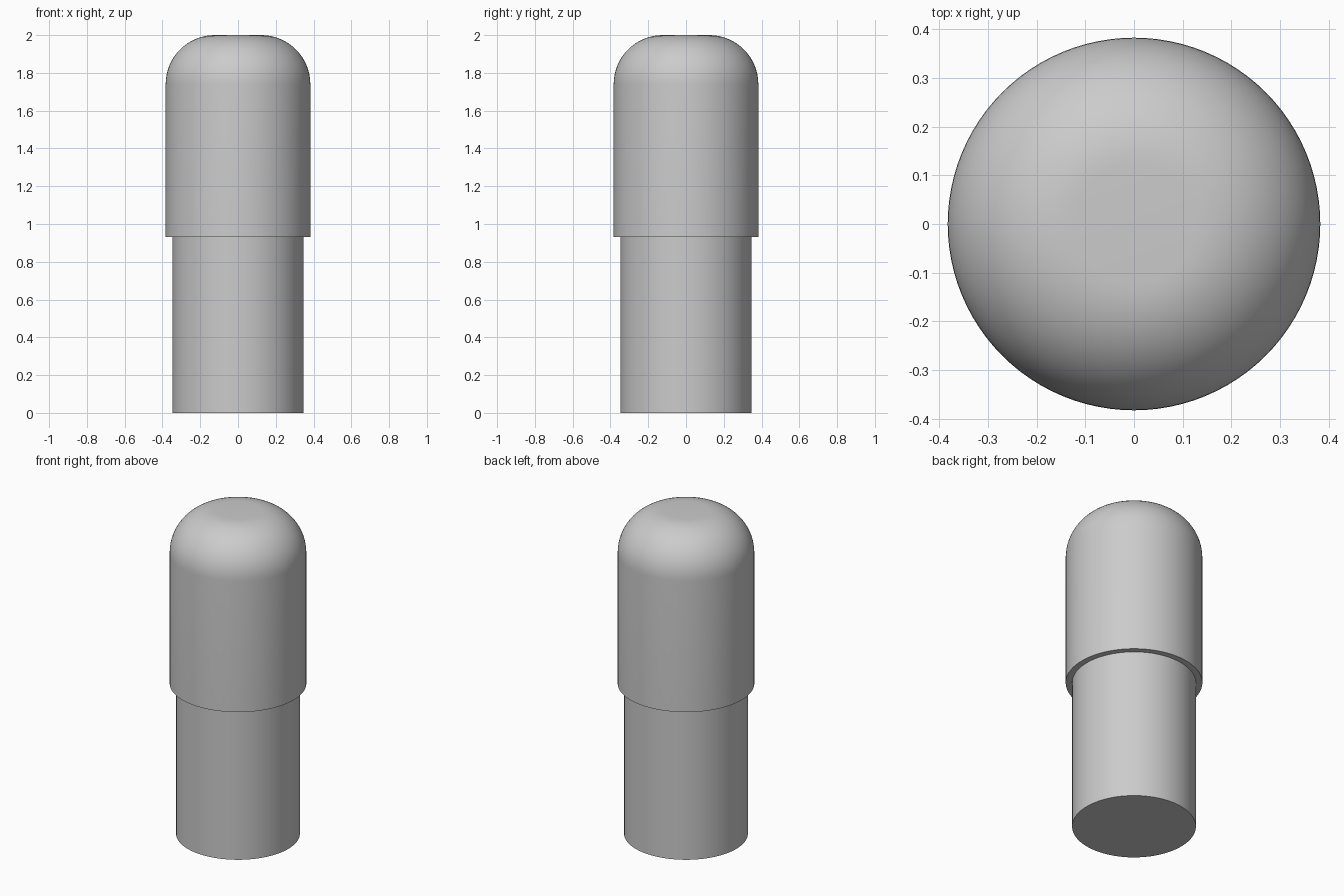
import bpy
import bmesh
from math import cos, sin, pi, radians

cube = bpy.data.objects.get("Cube")
if cube:
    bpy.data.objects.remove(cube, do_unlink=True)

SEGMENTS = 96
CAP_RADIUS, CAP_BOTTOM, CAP_TOP = 0.383, 0.93, 2.0
SHAFT_RADIUS = 0.347
FILLET, FILLET_STEPS = 0.26, 16

grey = bpy.data.materials.new("plain grey")
grey.use_nodes = True
colour = (0.6, 0.6, 0.6, 1)
grey.diffuse_color = colour
grey.node_tree.nodes["Principled BSDF"].inputs["Base Color"].default_value = colour


def revolve(name, profile):
    """Spin a (radius, height) profile around z into a smooth closed solid."""
    bm = bmesh.new()
    verts = [bm.verts.new((r, 0, z)) for r, z in profile]
    edges = [bm.edges.new(pair) for pair in zip(verts, verts[1:])]
    bmesh.ops.spin(bm, geom=verts + edges, axis=(0, 0, 1), cent=(0, 0, 0),
                   angle=2 * pi, steps=SEGMENTS, use_merge=True)
    bmesh.ops.remove_doubles(bm, verts=bm.verts, dist=0.0001)
    # Close the open rims with flat discs
    rims = [e for e in bm.edges if e.is_boundary]
    if rims:
        bmesh.ops.holes_fill(bm, edges=rims, sides=0)
    bmesh.ops.recalc_face_normals(bm, faces=bm.faces)
    mesh = bpy.data.meshes.new(name)
    bm.to_mesh(mesh)
    bm.free()
    mesh.materials.append(grey)
    obj = bpy.data.objects.new(name, mesh)
    bpy.context.collection.objects.link(obj)
    bpy.ops.object.select_all(action="DESELECT")
    obj.select_set(True)
    bpy.context.view_layer.objects.active = obj
    bpy.ops.object.shade_smooth_by_angle(angle=radians(30))
    return obj


# Narrow straight shaft, ending where the cap begins
revolve("shaft", [(SHAFT_RADIUS, 0), (SHAFT_RADIUS, CAP_BOTTOM)])

# Wider cap with a rounded shoulder and a small flat top
shoulder = []
for i in range(FILLET_STEPS + 1):
    a = pi / 2 * i / FILLET_STEPS
    shoulder.append((CAP_RADIUS - FILLET + FILLET * cos(a),
                     CAP_TOP - FILLET + FILLET * sin(a)))
revolve("rounded_cap", [(CAP_RADIUS, CAP_BOTTOM)] + shoulder)
